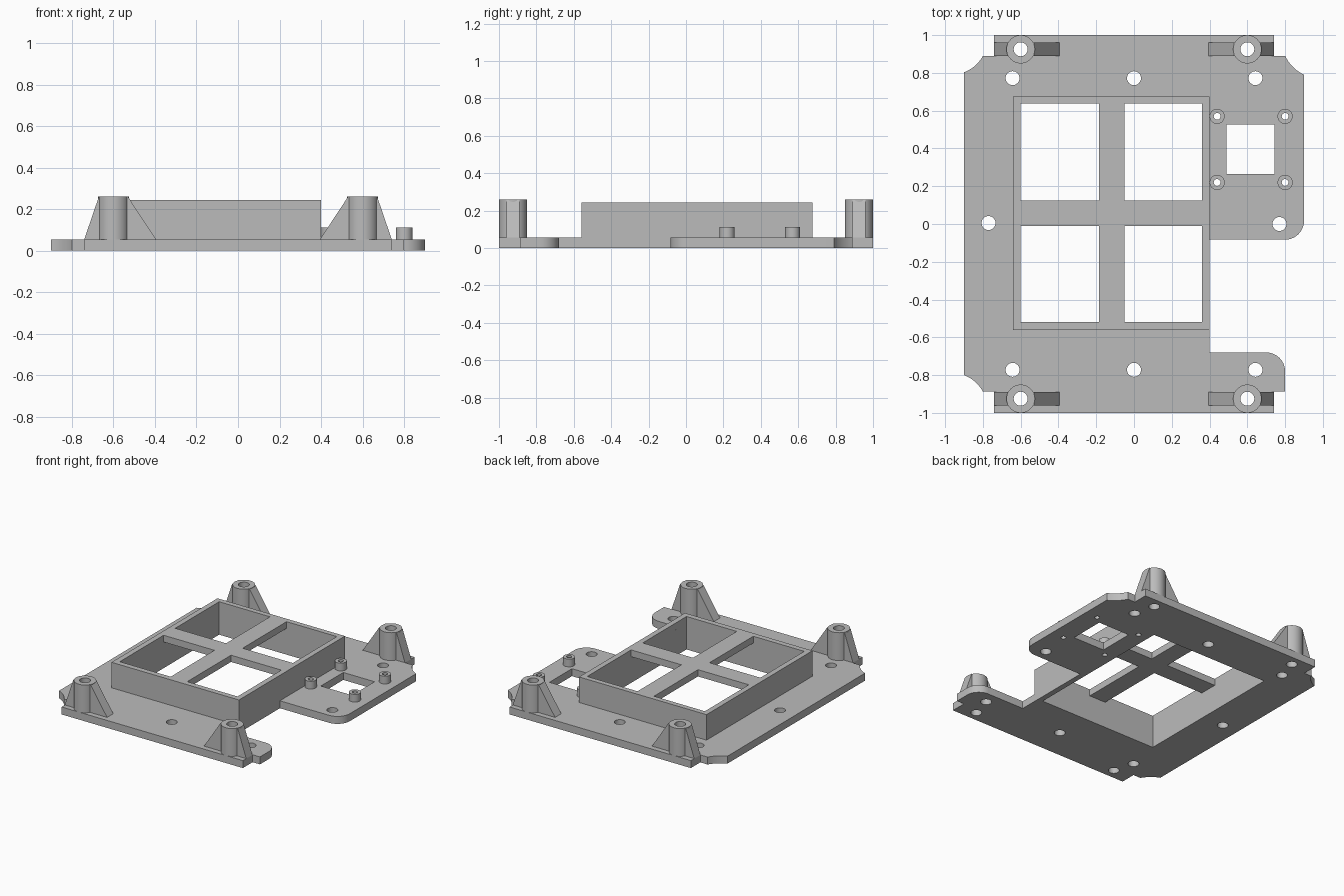
import bpy, bmesh, math
from mathutils import Vector, Matrix

cube = bpy.data.objects.get("Cube")
if cube:
    bpy.data.objects.remove(cube, do_unlink=True)

grey = bpy.data.materials.new("plain grey")
grey.use_nodes = True
colour = (0.5, 0.5, 0.5, 1)
grey.diffuse_color = colour
grey.node_tree.nodes["Principled BSDF"].inputs["Base Color"].default_value = colour

PLATE_TOP = 0.055
TOWER_TOP = 0.26
BOX_TOP = 0.243


def rect(x0, x1, y0, y1):
    return [(x0, y0), (x1, y0), (x1, y1), (x0, y1)]


def circle(x, y, r, n=32):
    return [(x + r * math.cos(math.tau * i / n), y + r * math.sin(math.tau * i / n))
            for i in range(n)]


def arc(p, q, sag, n=10):
    """Circular arc from p to q; positive sag bulges to the right of travel."""
    p, q = Vector(p), Vector(q)
    chord = (q - p).length
    radius = (chord * chord / 4 + sag * sag) / (2 * abs(sag))
    side = Vector(((q - p).y, -(q - p).x)).normalized() * math.copysign(1, sag)
    centre = (p + q) / 2 - side * (radius - abs(sag))
    half = math.asin(chord / 2 / radius)
    along = (q - p).normalized()
    return [tuple(centre + radius * (math.sin(t) * along + math.cos(t) * side))
            for t in (half * (2 * i / n - 1) for i in range(n + 1))]


def slab(name, outline, holes, z0, z1, matrix=None):
    """Extrude a flat outline with holes between two heights."""
    bm = bmesh.new()
    for loop in [outline] + holes:
        verts = [bm.verts.new((x, y, z0)) for x, y in loop]
        for a, b in zip(verts, verts[1:] + verts[:1]):
            bm.edges.new((a, b))
    bmesh.ops.triangle_fill(bm, use_beauty=True, use_dissolve=False, edges=bm.edges[:])
    top = bmesh.ops.extrude_face_region(bm, geom=bm.faces[:], use_keep_orig=True)
    moved = [v for v in top["geom"] if isinstance(v, bmesh.types.BMVert)]
    bmesh.ops.translate(bm, verts=moved, vec=(0, 0, z1 - z0))
    if matrix:
        bm.transform(matrix)
    bmesh.ops.recalc_face_normals(bm, faces=bm.faces[:])
    mesh = bpy.data.meshes.new(name)
    bm.to_mesh(mesh)
    bm.free()
    mesh.materials.append(grey)
    obj = bpy.data.objects.new(name, mesh)
    bpy.context.collection.objects.link(obj)
    bpy.ops.object.select_all(action="DESELECT")
    obj.select_set(True)
    bpy.context.view_layer.objects.active = obj
    bpy.ops.object.shade_smooth_by_angle(angle=math.radians(30))
    return obj


# Shared positions
towers = [(sx * 0.6, sy * 0.925) for sx in (-1, 1) for sy in (-1, 1)]
standoffs = [(x, y) for x in (0.44, 0.8) for y in (0.22, 0.57)]
screws = [(x, y) for x in (-0.643, 0, 0.643) for y in (-0.772, 0.772)]
screws += [(-0.77, 0.005), (0.77, 0)]
box_outer = rect(-0.64, 0.4, -0.56, 0.675)
box_inner = rect(-0.6, 0.36, -0.52, 0.637)

# Base plate: notched corners, rounded tabs and a side cut-out
outline = [(-0.74, -1), (0.74, -1), (0.74, -0.887), (0.8, -0.887)]
outline += arc((0.8, -0.78), (0.7, -0.68), 0.0293)
outline += [(0.4, -0.68), (0.4, -0.083)]
outline += arc((0.8, -0.083), (0.9, 0.017), 0.0293)
outline += arc((0.9, 0.79), (0.8, 0.89), -0.012)
outline += [(0.74, 0.89), (0.74, 1), (-0.74, 1), (-0.74, 0.89)]
outline += arc((-0.8, 0.89), (-0.9, 0.803), -0.012)
outline += arc((-0.9, -0.8), (-0.8, -0.887), -0.012)
outline += [(-0.74, -0.887)]
holes = [box_inner, rect(0.49, 0.745, 0.265, 0.527)]
holes += [circle(x, y, 0.037) for x, y in screws + towers]
holes += [circle(x, y, 0.018, 20) for x, y in standoffs]
slab("base_plate", outline, holes, 0, PLATE_TOP)

# Raised box with a four-window grid across its top
slab("box_walls", box_outer, [box_inner], PLATE_TOP, BOX_TOP - 0.05)
windows = [rect(x0, x1, y0, y1) for x0, x1 in ((-0.6, -0.185), (-0.05, 0.36))
           for y0, y1 in ((-0.52, -0.01), (0.125, 0.637))]
slab("box_window_grid", box_outer, windows, BOX_TOP - 0.05, BOX_TOP)

# Small hollow standoffs around the side window
for x, y in standoffs:
    slab("standoff", circle(x, y, 0.04), [circle(x, y, 0.018, 20)], PLATE_TOP, 0.112)

# Corner towers, each with a steep outer rib and a long inner rib
upright = Matrix.Rotation(math.pi / 2, 4, "X")
for x, y in towers:
    slab("tower", circle(x, y, 0.075, 40), [circle(x, y, 0.037)], PLATE_TOP, TOWER_TOP)
    side = math.copysign(1, x)
    for name, foot, head, root in (("outer_rib", 0.14, 0.07, 0.05),
                                   ("inner_rib", -0.205, -0.07, -0.05)):
        profile = [(x + side * foot, PLATE_TOP), (x + side * head, TOWER_TOP),
                   (x + side * root, TOWER_TOP), (x + side * root, PLATE_TOP)]
        slab(name, profile, [], -y - 0.036, -y + 0.036, upright)
